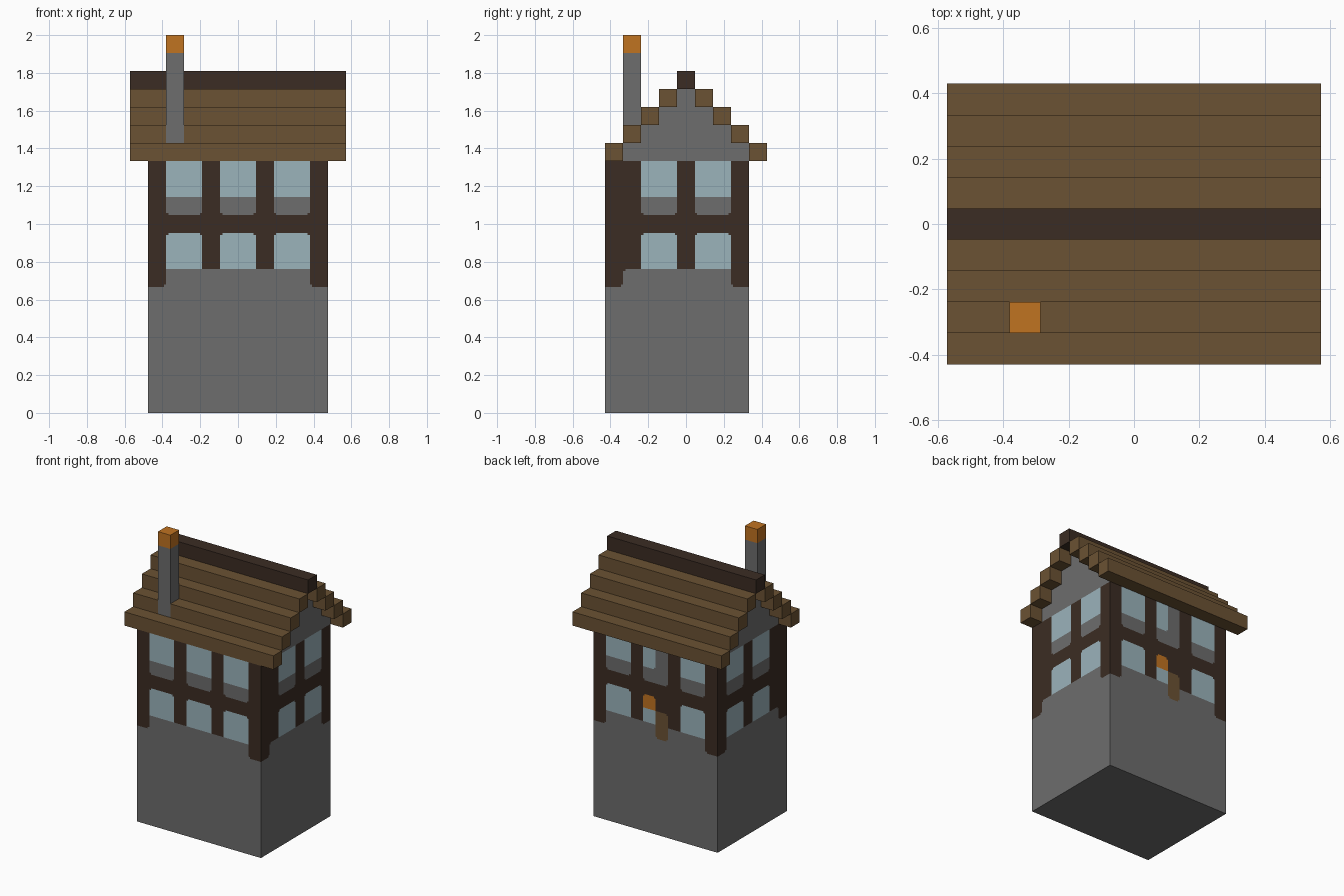
import bpy
import bmesh
from mathutils import Vector

cube = bpy.data.objects.get("Cube")
if cube:
    bpy.data.objects.remove(cube, do_unlink=True)

U = 2 / 21      # block size; all positions below are in blocks
NICK = 1 / 8    # size of the notched corners on the painted panels


def srgb(r, g, b):
    def lin(c):
        c /= 255
        return c / 12.92 if c <= 0.04045 else ((c + 0.055) / 1.055) ** 2.4
    return (lin(r), lin(g), lin(b), 1)


def material(name, color):
    mat = bpy.data.materials.new(name)
    mat.use_nodes = True
    mat.diffuse_color = color
    bsdf = mat.node_tree.nodes["Principled BSDF"]
    bsdf.inputs["Base Color"].default_value = color
    bsdf.inputs["Roughness"].default_value = 0.9
    return mat


MATS = {
    "S": material("grey stone", srgb(109, 109, 109)),
    "W": material("dark timber", srgb(59, 44, 35)),
    "B": material("brown planks", srgb(107, 82, 51)),
    "G": material("pale blue glass", srgb(155, 179, 187)),
    "O": material("orange clay", srgb(192, 115, 33)),
}
KEYS = list(MATS)


def add_object(name, bm, mats):
    mesh = bpy.data.meshes.new(name)
    bm.to_mesh(mesh)
    bm.free()
    for mat in mats:
        mesh.materials.append(mat)
    obj = bpy.data.objects.new(name, mesh)
    bpy.context.collection.objects.link(obj)
    return obj


def box(name, key, xs, ys, zs):
    bm = bmesh.new()
    bmesh.ops.create_cube(bm, size=1)
    for v in bm.verts:
        for axis, (lo, hi) in enumerate((xs, ys, zs)):
            v.co[axis] = (hi if v.co[axis] > 0 else lo) * U
    return add_object(name, bm, [MATS[key]])


def wall(name, corner, right, rows, bottom=7):
    """Flat wall of coloured cells, rows listed top to bottom, seen from outside."""
    bm = bmesh.new()
    origin, right = Vector((*corner, bottom)), Vector((*right, 0))
    rows = rows[::-1]

    def cell(col, row):
        if row < 0:
            return "S"
        if row >= len(rows) or not 0 <= col < len(rows[0]):
            return None
        return rows[row][col]

    def face(points, key):
        verts = [bm.verts.new((origin + right * a + Vector((0, 0, b))) * U) for a, b in points]
        bm.faces.new(verts).material_index = KEYS.index(key)

    for row, line in enumerate(rows):
        for col, key in enumerate(line):
            outline = []
            for sx, sz in ((-1, -1), (1, -1), (1, 1), (-1, 1)):
                x, z = col + (sx > 0), row + (sz > 0)
                side, level = cell(col + sx, row), cell(col, row + sz)
                if side is None or side != level or side == key:
                    outline.append((x, z))
                    continue
                # Notch: the corner takes the colour of its two neighbours
                along_x, along_z = (x - sx * NICK, z), (x, z - sz * NICK)
                inner = (x - sx * NICK, z - sz * NICK)
                cut = [along_x, inner, along_z]
                if sx * sz > 0:
                    cut.reverse()
                outline += cut
                face([(x, z)] + cut[::-1], side)
            face(outline, key)
    bmesh.ops.remove_doubles(bm, verts=bm.verts, dist=1e-5)
    return add_object(name, bm, MATS.values())


# Stone base
box("stone_base", "S", (-5, 5), (-4.5, 3.5), (0, 7))

# Timber-framed walls with windows
BEAM = "W" * 10
PANES, SILLS = "WGGWGGWGGW", "WSSWSSWSSW"
wall("front_wall", (-5, -4.5), (1, 0),
     [PANES, PANES, SILLS, BEAM, PANES, PANES, "WSSSSSSSSW"])
wall("back_wall", (5, 3.5), (-1, 0),
     ["WGGWGSWGGW", "WGGWGSWGGW", SILLS, BEAM,
      "WGGWOWWGGW", "WGGWGBWGGW", "WSSSSBSSSW"])
side = ["WWGGWGGW", "WWGGWGGW", "WWSSWSSW", "W" * 8,
        "WWGGWGGW", "WWGGWGGW", "WSSSSSSW"]
wall("left_wall", (5, -4.5), (0, 1), side)
wall("right_wall", (-5, 3.5), (0, -1), [r[::-1] for r in side])

# Stepped gable and roof planks
for step in range(4):
    inner, z = 3.5 - step, (14 + step, 15 + step)
    box(f"gable_step_{step + 1}", "S", (-5, 5), (-inner, inner), z)
    box(f"back_roof_plank_{step + 1}", "B", (-6, 6), (inner, inner + 1), z)
    # The second front plank is split around the chimney
    spans = [(-6, -4), (-3, 6)] if step == 1 else [(-6, 6)]
    for part, span in enumerate(spans):
        box(f"front_roof_plank_{step + 1}_{part + 1}", "B", span, (-inner - 1, -inner), z)
box("roof_ridge", "W", (-6, 6), (-0.5, 0.5), (18, 19))

# Chimney
box("chimney_stack", "S", (-4, -3), (-3.5, -2.5), (15, 20))
box("chimney_cap", "O", (-4, -3), (-3.5, -2.5), (20, 21))
